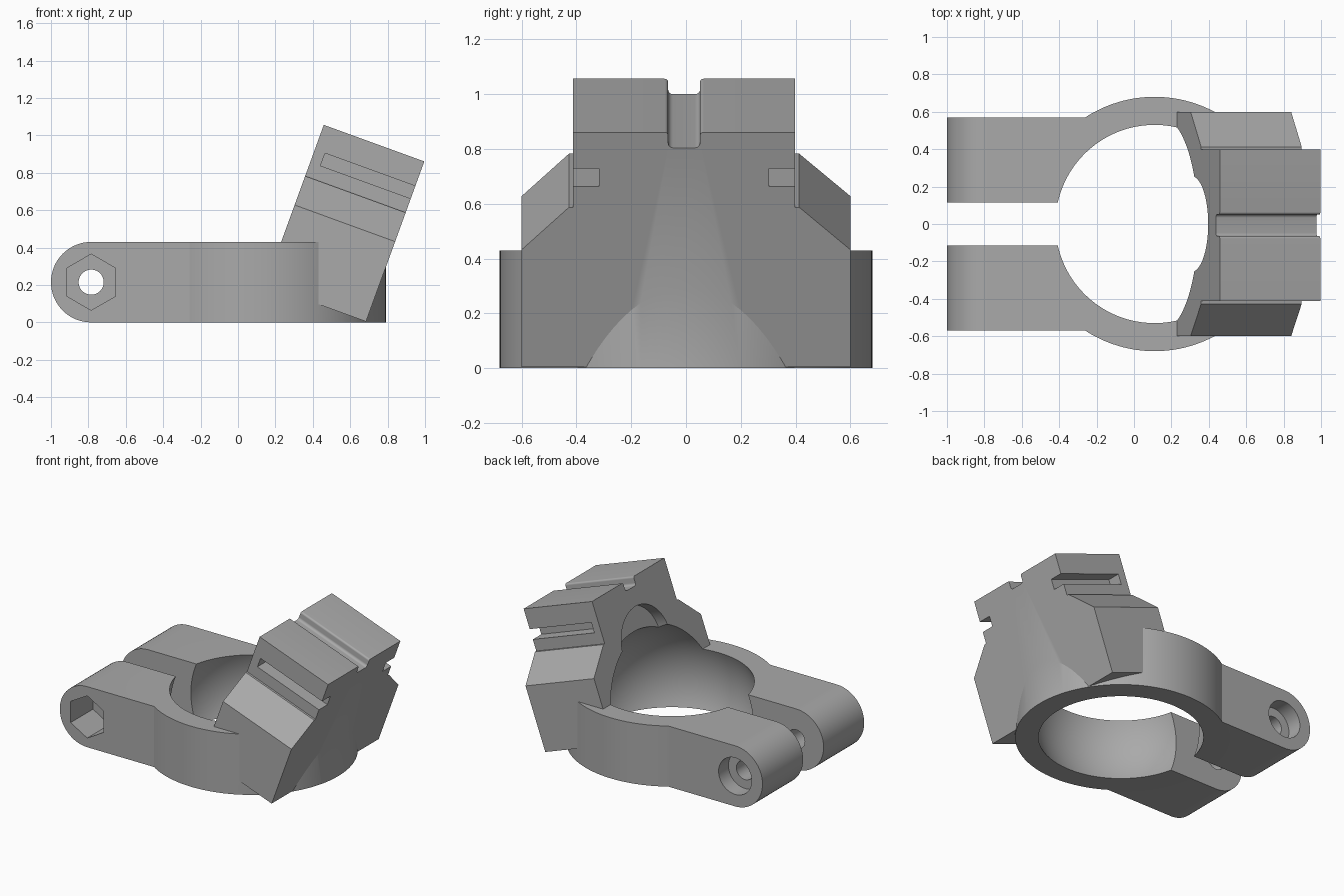
import bpy, bmesh
from math import sin, cos, pi, radians
from mathutils import Matrix, Vector

if "Cube" in bpy.data.objects:
    bpy.data.objects.remove(bpy.data.objects["Cube"])

grey = bpy.data.materials.new("plain grey")
grey.use_nodes = True
colour = (0.4, 0.4, 0.4, 1)
grey.diffuse_color = colour
grey.node_tree.nodes["Principled BSDF"].inputs["Base Color"].default_value = colour

HEIGHT, RING_X, GAP = 0.43, 0.11, 0.115
MID = HEIGHT / 2
BOLT_X = -0.785
SIDES = 128


def frame(x_axis, y_axis, origin):
    """Placement with the given first two axes."""
    x, y = Vector(x_axis), Vector(y_axis)
    m = Matrix((x, y, x.cross(y))).transposed().to_4x4()
    m.translation = origin
    return m


def arc(cx, cy, r, start, end, n):
    steps = [radians(start + (end - start) * i / n) for i in range(n + 1)]
    return [(cx + r * cos(a), cy + r * sin(a)) for a in steps]


def rect(x0, x1, y0, y1):
    return [(x0, y0), (x1, y0), (x1, y1), (x0, y1)]


def circle(x, y, r, n=SIDES, turn=0):
    return arc(x, y, r, turn, turn + 360, n)[:-1]


def finish(name, bm, place):
    bmesh.ops.recalc_face_normals(bm, faces=bm.faces)
    bm.transform(place)
    mesh = bpy.data.meshes.new(name)
    bm.to_mesh(mesh)
    bm.free()
    mesh.materials.append(grey)
    obj = bpy.data.objects.new(name, mesh)
    bpy.context.collection.objects.link(obj)
    return obj


def prism(name, outline, low, high, place):
    bm = bmesh.new()
    face = bm.faces.new([bm.verts.new((x, y, low)) for x, y in outline])
    top = bmesh.ops.extrude_face_region(bm, geom=[face])["geom"]
    moved = [v for v in top if isinstance(v, bmesh.types.BMVert)]
    bmesh.ops.translate(bm, verts=moved, vec=(0, 0, high - low))
    return finish(name, bm, place)


def combine(target, tool, operation):
    mod = target.modifiers.new("join", "BOOLEAN")
    mod.operation, mod.object, mod.solver = operation, tool, "EXACT"
    bpy.context.view_layer.objects.active = target
    bpy.ops.object.modifier_apply(modifier=mod.name)
    bpy.data.objects.remove(tool)


flat = Matrix.Identity(4)
side = frame((1, 0, 0), (0, 0, 1), (0, 0, 0))   # extrudes towards -y
tilt = radians(20)
block = frame((0, 1, 0), (sin(tilt), 0, cos(tilt)), (0.147, 0, 0.2))

# Ring with the two clamp arms
clamp = prism("clamp_bracket", circle(RING_X, 0, 0.68), 0, HEIGHT, flat)
arm_outline = [(RING_X, 0), (RING_X, HEIGHT)] + arc(BOLT_X, MID, MID, 90, 270, 32)
combine(clamp, prism("arms", arm_outline, -0.57, 0.57, side), "UNION")

# Tilted mounting block with a rounded groove along its top
TOP, DEPTH, SHIFT = 0.911, 0.572, -0.007
half = [(0.6, 0), (0.6, 0.455), (0.42, 0.62), (0.405, 0.62), (0.405, TOP)]
half += arc(0.071, TOP - 0.013, 0.013, 90, 180, 6)
half += arc(0.04, TOP - 0.042, 0.018, 0, -90, 6)
outline = half + [(-y, u) for y, u in reversed(half)]
outline = [(y + (SHIFT if u > 0.5 else 0), u) for y, u in outline]
combine(clamp, prism("mounting_block", outline, 0, DEPTH, block), "UNION")

# Side slots, open at the outer face
for s in (-1, 1):
    a, b = sorted((s * 0.31 + SHIFT, s * 0.5))
    combine(clamp, prism("slot", rect(a, b, 0.70, 0.771), 0.058, 0.7, block), "DIFFERENCE")

# Spherical seat, the shallow round pocket above it and the clamp gap
bm = bmesh.new()
bmesh.ops.create_uvsphere(bm, u_segments=SIDES, v_segments=64, radius=0.572)
seat = finish("seat", bm, Matrix.Translation((RING_X, 0, MID)))
combine(clamp, seat, "DIFFERENCE")
combine(clamp, prism("pocket", circle(0, 0.475, 0.255, 64), -0.1, 0.08, block), "DIFFERENCE")
combine(clamp, prism("gap", rect(-1.2, RING_X, -GAP, GAP), -0.1, 0.6, flat), "DIFFERENCE")

# Bolt hole, hexagonal nut recess and round bolt head recess
combine(clamp, prism("bolt_hole", circle(BOLT_X, MID, 0.067, 48), -1, 1, side), "DIFFERENCE")
combine(clamp, prism("nut_recess", circle(BOLT_X, MID, 0.15, 6, 30), 0.32, 1, side), "DIFFERENCE")
combine(clamp, prism("head_recess", circle(BOLT_X, MID, 0.13, 48), -1, -0.46, side), "DIFFERENCE")

bpy.ops.object.select_all(action="DESELECT")
clamp.select_set(True)
bpy.context.view_layer.objects.active = clamp
bpy.ops.object.shade_smooth_by_angle(angle=radians(25))
